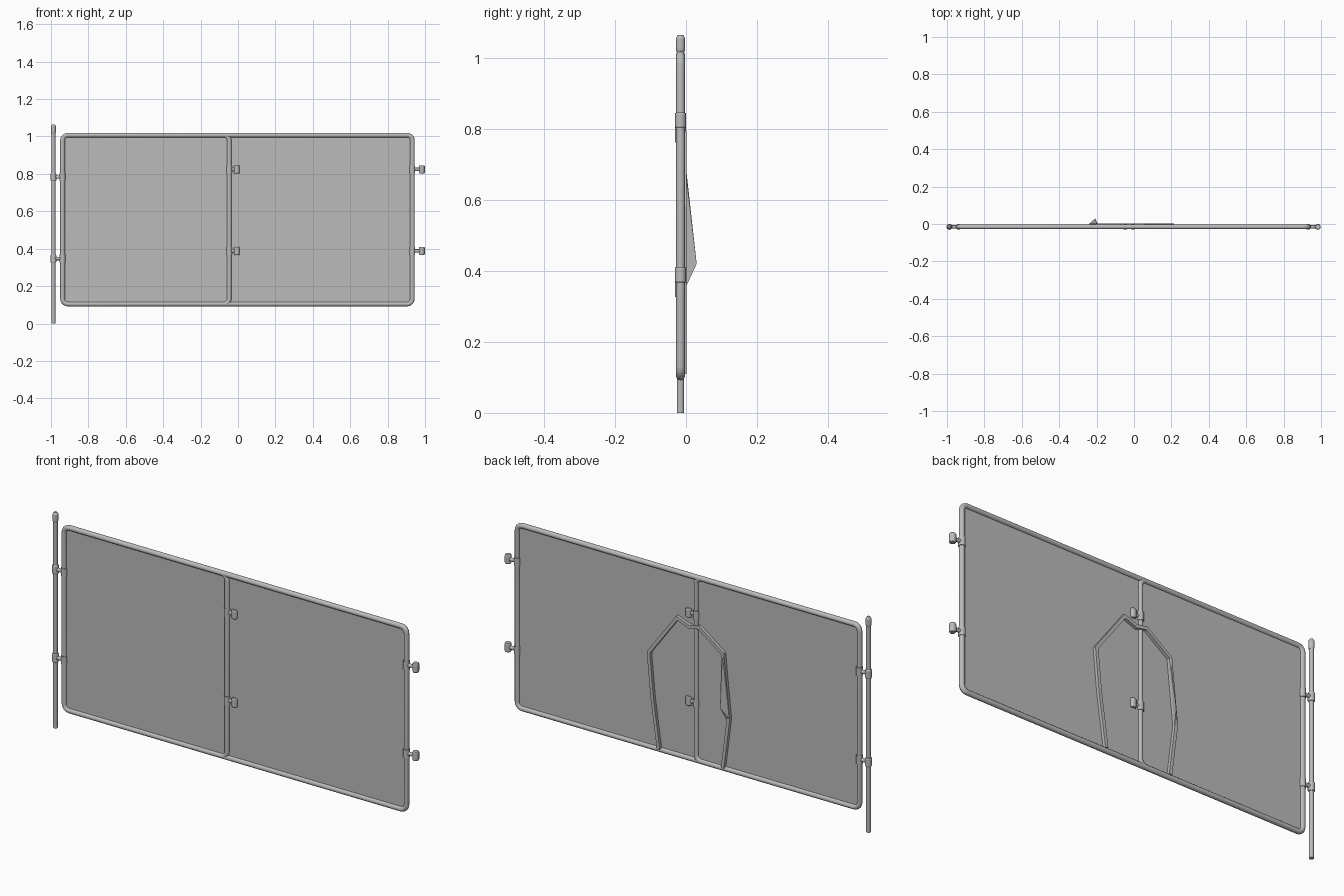
import bpy, bmesh, math
from mathutils import Vector, Matrix

if "Cube" in bpy.data.objects:
    bpy.data.objects.remove(bpy.data.objects["Cube"], do_unlink=True)

grey = bpy.data.materials.new("galvanised_grey")
grey.use_nodes = True
grey.diffuse_color = (0.5, 0.5, 0.5, 1)
grey.node_tree.nodes["Principled BSDF"].inputs["Base Color"].default_value = (0.5, 0.5, 0.5, 1)

Y = -0.0155                                   # plane of the frame
LEFT, MID, RIGHT = -0.938, -0.047, 0.932      # upright positions
BOTTOM, TOP = 0.104, 1.007
TUBE = 0.0125


def finish(name, bm, smooth=False):
    bmesh.ops.recalc_face_normals(bm, faces=bm.faces)
    mesh = bpy.data.meshes.new(name)
    bm.to_mesh(mesh)
    bm.free()
    obj = bpy.data.objects.new(name, mesh)
    bpy.context.collection.objects.link(obj)
    mesh.materials.append(grey)
    if smooth:
        bpy.ops.object.select_all(action="DESELECT")
        obj.select_set(True)
        bpy.context.view_layer.objects.active = obj
        bpy.ops.object.shade_smooth_by_angle(angle=math.radians(40))
    return obj


def add_cylinder(bm, radius, start, end, top_radius=None):
    a, b = Vector(start), Vector(end)
    turn = (b - a).to_track_quat("Z", "Y").to_matrix().to_4x4()
    bmesh.ops.create_cone(bm, cap_ends=True, segments=16, radius1=radius,
                          radius2=top_radius or radius, depth=(b - a).length,
                          matrix=Matrix.Translation((a + b) / 2) @ turn)


def rounded(points, closed, radius=0.028, steps=5):
    """Replace the corners of a path in the xz plane by arcs."""
    out = []
    for i, p in enumerate(points):
        if not closed and i in (0, len(points) - 1):
            out.append(p)
            continue
        p = Vector(p)
        u = (Vector(points[i - 1]) - p).normalized() * radius
        v = (Vector(points[(i + 1) % len(points)]) - p).normalized() * radius
        for k in range(steps + 1):
            t = k / steps * math.pi / 2
            out.append(p + u * (1 - math.sin(t)) + v * (1 - math.cos(t)))
    return out


def tube(name, points, closed):
    path = [Vector(p) for p in rounded(points, closed)]
    bm = bmesh.new()
    rings, n, sides = [], len(path), 14
    for i, p in enumerate(path):
        before = path[i - 1] if closed or i else p
        after = path[(i + 1) % n] if closed or i < n - 1 else p
        d = (after - before).normalized()
        side = Vector((-d.y, d.x))
        ring = []
        for k in range(sides):
            a = math.tau * k / sides
            q = p + side * TUBE * math.cos(a)
            ring.append(bm.verts.new((q.x, Y + TUBE * math.sin(a), q.y)))
        rings.append(ring)
    for i in range(n if closed else n - 1):
        r, s = rings[i], rings[(i + 1) % n]
        for k in range(sides):
            m = (k + 1) % sides
            bm.faces.new((r[k], r[m], s[m], s[k]))
    if not closed:
        bm.faces.new(rings[0])
        bm.faces.new(rings[-1])
    finish(name, bm, True)


# Tubular frame: one closed loop, and a U that continues it
tube("closed_frame", [(LEFT, BOTTOM), (MID, BOTTOM), (MID, TOP), (LEFT, TOP)], True)
tube("extension_frame", [(MID - 0.04, TOP), (RIGHT, TOP), (RIGHT, BOTTOM), (MID - 0.04, BOTTOM)], False)

# Flat infill sheet
bm = bmesh.new()
bmesh.ops.create_cube(bm, size=1, matrix=Matrix.Translation(((LEFT + RIGHT) / 2, Y, (BOTTOM + TOP) / 2))
                      @ Matrix.Diagonal((RIGHT - LEFT, 0.004, TOP - BOTTOM, 1)))
finish("infill_sheet", bm)

# Post with a rounded cap
POST = -0.987
bm = bmesh.new()
add_cylinder(bm, 0.0105, (POST, Y, 0), (POST, Y, 1.03))
add_cylinder(bm, 0.011, (POST, Y, 1.015), (POST, Y, 1.025), 0.0132)
add_cylinder(bm, 0.0132, (POST, Y, 1.025), (POST, Y, 1.055))
add_cylinder(bm, 0.0132, (POST, Y, 1.055), (POST, Y, 1.065), 0.007)
finish("post", bm, True)


def coupling(name, frame_x, sleeve_x, z):
    """Collar on the frame upright, a short neck, and a sleeve beside it."""
    bm = bmesh.new()
    add_cylinder(bm, 0.0155, (frame_x, Y, z - 0.021), (frame_x, Y, z + 0.021))
    add_cylinder(bm, 0.009, (frame_x, Y, z), (sleeve_x, Y, z))
    low, high = z - 0.022, z + 0.022
    add_cylinder(bm, 0.013, (sleeve_x, Y, low), (sleeve_x, Y, low + 0.005), 0.0155)
    add_cylinder(bm, 0.0155, (sleeve_x, Y, low + 0.005), (sleeve_x, Y, high - 0.005))
    add_cylinder(bm, 0.0155, (sleeve_x, Y, high - 0.005), (sleeve_x, Y, high), 0.013)
    finish(name, bm, True)


for level, z in (("lower", 0.347), ("upper", 0.783)):
    coupling(level + "_post_coupling", LEFT, POST, z)
    coupling(level + "_middle_coupling", MID, -0.006, z + 0.041)
    coupling(level + "_end_coupling", RIGHT, 0.983, z + 0.041)

# Raised strip outlining an arch on the back
path = [Vector(p) for p in ((0.15, 0.11), (0.185, 0.36), (0.205, 0.575), (0.05, 0.785), (-0.016, 0.76),
                            (-0.07, 0.77), (-0.2, 0.675), (-0.232, 0.36), (-0.2, 0.11))]
bm = bmesh.new()
rings = []
for i, p in enumerate(path):
    d1 = (p - path[i - 1]).normalized() if i else (path[1] - p).normalized()
    d2 = (path[i + 1] - p).normalized() if i < len(path) - 1 else d1
    d = (d1 + d2).normalized()
    off = Vector((-d.y, d.x)) * 0.008 / max(d.dot(d1), 0.5)
    rings.append([bm.verts.new((q.x, y, q.y)) for q, y in
                  ((p - off, Y), (p + off, Y), (p + off, 0.002), (p - off, 0.002))])
for r, s in zip(rings, rings[1:]):
    for k in range(4):
        m = (k + 1) % 4
        bm.faces.new((r[k], r[m], s[m], s[k]))
bm.faces.new(rings[0])
bm.faces.new(rings[-1])
finish("arch_strip", bm)

# Pointed fin rising from one leg of the arch
bm = bmesh.new()
for co in ((-0.2, 0, 0.69), (-0.24, 0, 0.36), (-0.222, 0, 0.355), (-0.194, 0, 0.67), (-0.207, 0.03, 0.42)):
    bm.verts.new(co)
bmesh.ops.convex_hull(bm, input=bm.verts)
finish("arch_fin", bm)
